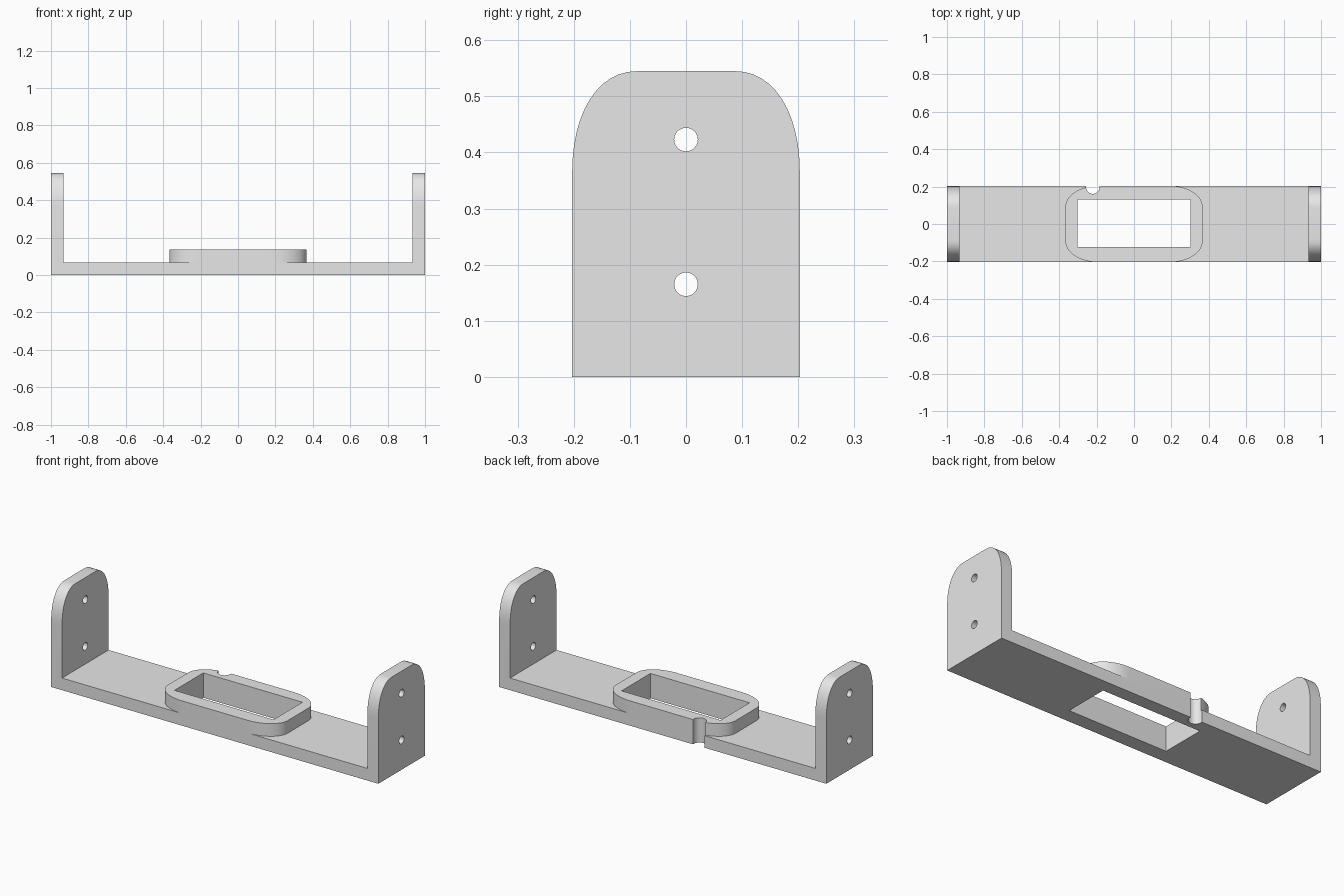
import bpy, bmesh
from math import sin, cos, pi
from mathutils import Vector

cube = bpy.data.objects.get("Cube")
if cube:
    bpy.data.objects.remove(cube, do_unlink=True)

W = 0.203        # half depth of the bracket
T = 0.067        # wall and floor thickness
H = 0.545        # height of the end plates
COLLAR_TOP = 0.137

grey = bpy.data.materials.new("plain grey")
grey.use_nodes = True
grey.diffuse_color = (0.8, 0.8, 0.8, 1)
grey.node_tree.nodes["Principled BSDF"].inputs["Base Color"].default_value = (0.8, 0.8, 0.8, 1)


def prism(name, pts, lo, hi, axis="z"):
    """Extrude a 2D outline along z, or along x with the outline in (y, z)."""
    place = (lambda a, b: (a, b, lo)) if axis == "z" else (lambda a, b: (lo, a, b))
    push = Vector((0, 0, hi - lo)) if axis == "z" else Vector((hi - lo, 0, 0))
    bm = bmesh.new()
    face = bm.faces.new([bm.verts.new(place(a, b)) for a, b in pts])
    ext = bmesh.ops.extrude_face_region(bm, geom=[face], use_keep_orig=True)
    bmesh.ops.translate(bm, vec=push, verts=[v for v in ext["geom"] if isinstance(v, bmesh.types.BMVert)])
    bmesh.ops.recalc_face_normals(bm, faces=bm.faces)
    mesh = bpy.data.meshes.new(name)
    bm.to_mesh(mesh)
    bm.free()
    mesh.materials.append(grey)
    obj = bpy.data.objects.new(name, mesh)
    bpy.context.collection.objects.link(obj)
    return obj


def rect(x0, x1, y0, y1):
    return [(x0, y0), (x1, y0), (x1, y1), (x0, y1)]


def circle(a, b, r, n=32):
    return [(a + r * cos(2 * pi * i / n), b + r * sin(2 * pi * i / n)) for i in range(n)]


def corner(a, b, ra, rb, power=2.0, n=12):
    """Quarter of a superellipse, from the +a side to the +b side."""
    angles = [pi / 2 * i / n for i in range(n + 1)]
    return [(a + ra * max(cos(t), 0) ** (2 / power), b + rb * sin(t) ** (2 / power)) for t in angles]


def combine(body, other, operation):
    """Apply a boolean and discard the second solid."""
    mod = body.modifiers.new("join", "BOOLEAN")
    mod.operation, mod.solver, mod.object = operation, "EXACT", other
    bpy.context.view_layer.objects.active = body
    bpy.ops.object.modifier_apply(modifier=mod.name)
    bpy.data.objects.remove(other, do_unlink=True)


# Floor strip
bracket = prism("bracket", rect(-1, 1, -W, W), 0, T)

# Upright end plates with rounded shoulders
shoulder = corner(0.085, 0.36, W - 0.085, H - 0.36, 2.2)
plate = [(-W, 0), (W, 0)] + shoulder + [(-y, z) for y, z in reversed(shoulder)]
for x in (-1, 1 - T):
    combine(bracket, prism("end_plate", plate, x, x + T, "x"), "UNION")

# Raised collar around the window
quarter = corner(0.2, 0.09, 0.167, W - 0.09)
half = quarter + [(-x, y) for x, y in reversed(quarter)]
collar = half + [(x, -y) for x, y in reversed(half)]
combine(bracket, prism("collar", collar, 0, COLLAR_TOP), "UNION")

# Window, cable notch in the back edge, and screw holes
cutters = [
    prism("window_cutter", rect(-0.303, 0.303, -0.122, 0.13), -0.1, 0.3),
    prism("notch_cutter", circle(-0.22, 0.197, 0.036), -0.1, 0.3),
]
for z in (0.165, 0.423):
    for x in (-1, 1):
        cutters.append(prism("screw_cutter", circle(0, z, 0.021), x - 0.1, x + 0.1, "x"))
for cutter in cutters:
    combine(bracket, cutter, "DIFFERENCE")

bpy.ops.object.select_all(action="DESELECT")
bracket.select_set(True)
bpy.context.view_layer.objects.active = bracket
bpy.ops.object.shade_smooth_by_angle(angle=pi / 6)
